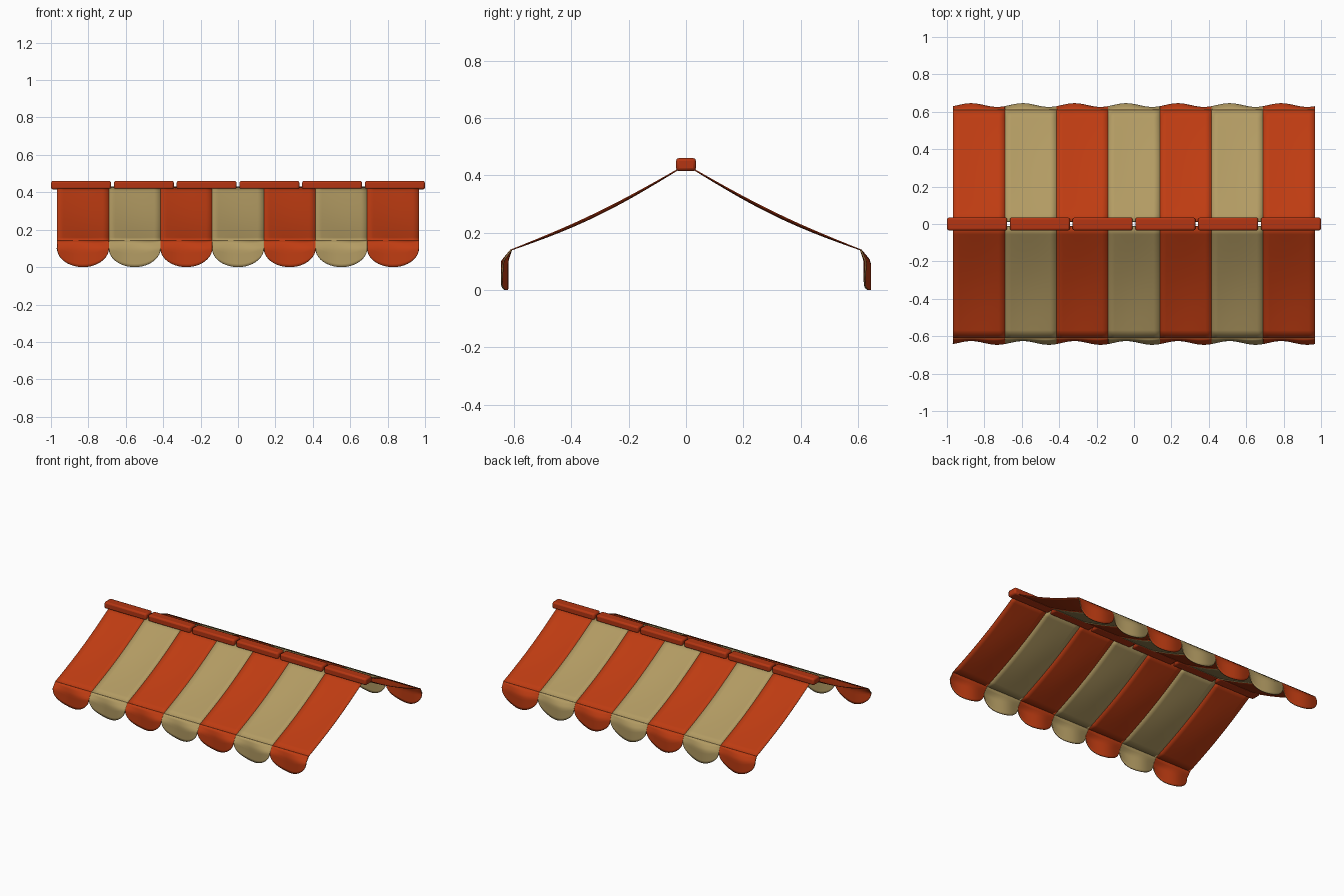
import bpy, bmesh, math

cube = bpy.data.objects.get("Cube")
if cube:
    bpy.data.objects.remove(cube, do_unlink=True)


def make_material(name, rgb):
    mat = bpy.data.materials.new(name)
    mat.use_nodes = True
    colour = (*rgb, 1)
    mat.diffuse_color = colour
    mat.node_tree.nodes["Principled BSDF"].inputs["Base Color"].default_value = colour
    return mat


RED = make_material("red canvas", (0.52, 0.045, 0.006))
CREAM = make_material("cream canvas", (0.45, 0.33, 0.125))
TRIM = make_material("brown hem", (0.3, 0.16, 0.05))
RIDGE = make_material("red ridge", (0.46, 0.036, 0.006))

STRIPES = 7
HALF = 0.967
WIDTH = 2 * HALF / STRIPES
EAVE_Y, EAVE_Z = 0.61, 0.14
TOP_Y, TOP_Z = 0.012, 0.43


def finish(obj, angle=40):
    bpy.context.view_layer.objects.active = obj
    bpy.ops.object.select_all(action="DESELECT")
    obj.select_set(True)
    bpy.ops.object.shade_smooth_by_angle(angle=math.radians(angle))


def cloth(name, func, nu, nv, mats, thickness):
    """Grid sheet from a function of (u, v), given a thin solid edge."""
    bm = bmesh.new()
    grid = [[bm.verts.new(func(i / nu, j / nv)) for j in range(nv + 1)]
            for i in range(nu + 1)]
    for i in range(nu):
        for j in range(nv):
            bm.faces.new((grid[i][j], grid[i + 1][j],
                          grid[i + 1][j + 1], grid[i][j + 1]))
    mesh = bpy.data.meshes.new(name)
    bm.to_mesh(mesh)
    bm.free()
    for mat in mats:
        mesh.materials.append(mat)
    obj = bpy.data.objects.new(name, mesh)
    bpy.context.collection.objects.link(obj)
    finish(obj)
    solid = obj.modifiers.new("thickness", "SOLIDIFY")
    solid.thickness = thickness
    solid.offset = 0
    solid.material_offset_rim = len(mats) - 1
    return obj


def slope_point(x0, side):
    # sagging roof panel, hanging a little lower mid-stripe
    def point(u, v):
        y = TOP_Y + (EAVE_Y - TOP_Y) * v
        sag = math.sin(math.pi * v) * (0.016 + 0.009 * math.sin(math.pi * u))
        return x0 + WIDTH * u, side * y, TOP_Z + (EAVE_Z - TOP_Z) * v - sag
    return point


def flap_point(x0, side):
    # hanging scallop with a gentle ripple
    def point(u, v):
        t = (1 - math.cos(math.pi * u)) / 2
        bottom = 0.1 * (1 - math.sin(math.pi * u))
        z = EAVE_Z + (bottom - EAVE_Z) * v
        loose = min(1, (EAVE_Z - z) / 0.04)
        ripple = 0.01 * math.cos(2 * math.pi * (t - 0.35))
        return x0 + WIDTH * t, side * (EAVE_Y + 0.023 * loose) + ripple * loose, z
    return point


# Striped canopy and scalloped valance on both sides
for side, label in ((-1, "front"), (1, "back")):
    for k in range(STRIPES):
        x0 = -HALF + WIDTH * k
        mat = CREAM if k % 2 else RED
        cloth(f"{label}_canopy_stripe_{k + 1}", slope_point(x0, side), 8, 14, [mat], 0.004)
        cloth(f"{label}_valance_flap_{k + 1}", flap_point(x0, side), 20, 8, [mat, TRIM], 0.006)

# Ridge caps
PITCH = 0.3355
for k in range(6):
    bpy.ops.mesh.primitive_cube_add(size=1, location=((k - 2.5) * PITCH, 0, 0.438))
    cap = bpy.context.object
    cap.name = f"ridge_cap_{k + 1}"
    cap.scale = (0.322, 0.07, 0.046)
    bpy.ops.object.transform_apply(location=False, rotation=False, scale=True)
    cap.data.materials.append(RIDGE)
    bevel = cap.modifiers.new("rounded edges", "BEVEL")
    bevel.width = 0.011
    bevel.segments = 2
    finish(cap, 30)
